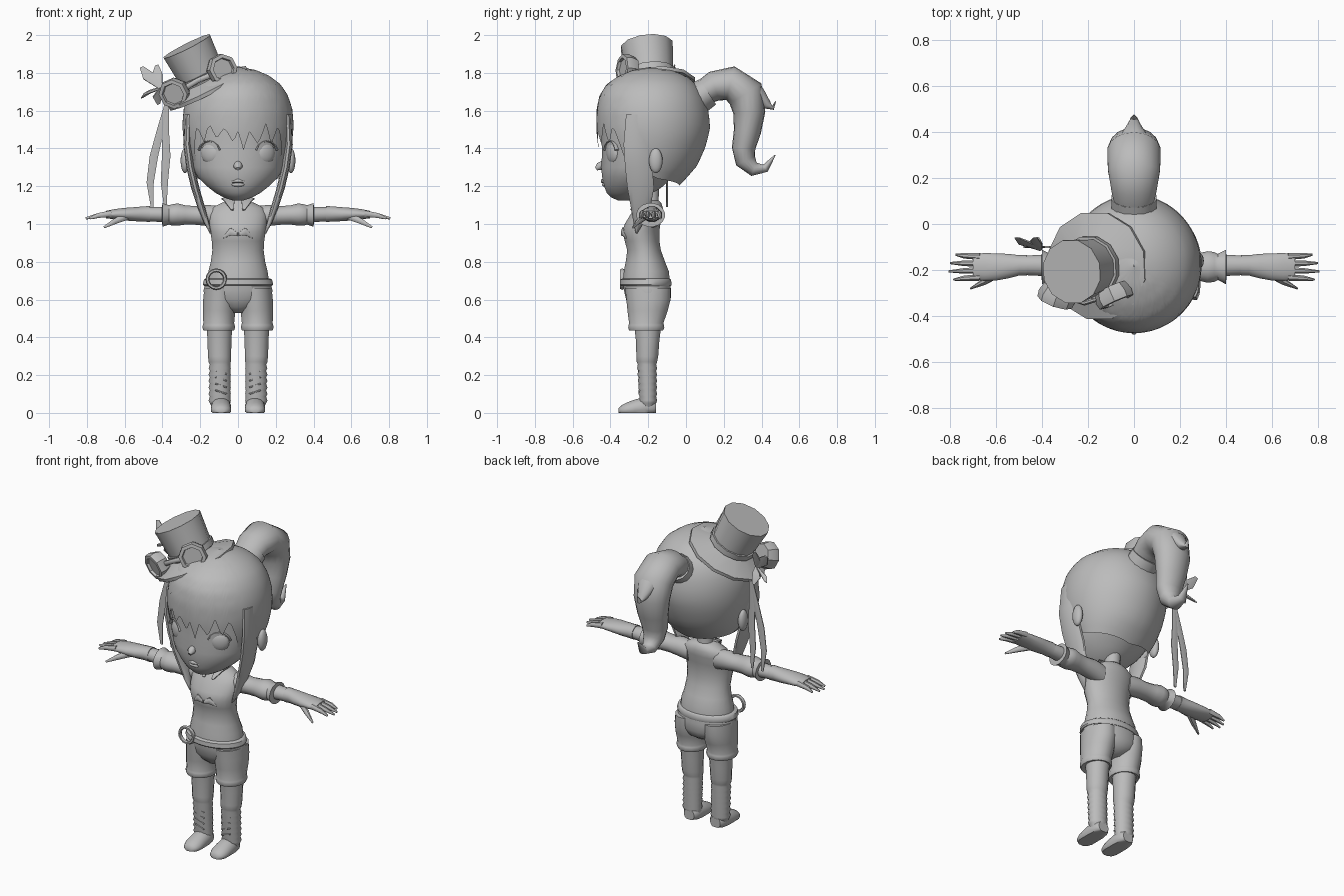
import bpy, bmesh, math
from mathutils import Vector, Matrix

grey = bpy.data.materials.new("plain_grey")
grey.diffuse_color = (0.5, 0.5, 0.5, 1)
X, Y, Z = Vector((1, 0, 0)), Vector((0, 1, 0)), Vector((0, 0, 1))
I = Matrix.Identity(4)


def finish(name, bm, angle=45):
    bmesh.ops.recalc_face_normals(bm, faces=bm.faces)
    me = bpy.data.meshes.new(name)
    bm.to_mesh(me)
    bm.free()
    me.materials.append(grey)
    ob = bpy.data.objects.new(name, me)
    bpy.context.collection.objects.link(ob)
    bpy.ops.object.select_all(action='DESELECT')
    ob.select_set(True)
    bpy.context.view_layer.objects.active = ob
    bpy.ops.object.shade_smooth_by_angle(angle=math.radians(angle))
    return ob


def tube(name, secs, U, V=None, n=16, M=I, cap=True, floor=False, angle=45):
    """Loft of ellipses (x, y, z, a, b): a along U, b along V or across the path."""
    bm, rings = bmesh.new(), []
    pts = [Vector(s[:3]) for s in secs]
    for i, s in enumerate(secs):
        v = V
        if v is None:
            t = pts[min(i + 1, len(pts) - 1)] - pts[max(i - 1, 0)]
            v = t.cross(U).normalized()
        ring = []
        for k in range(n):
            w = 2 * math.pi * (k + 0.5) / n
            p = pts[i] + U * s[3] * math.cos(w) + v * s[4] * math.sin(w)
            if floor:
                p.z = max(p.z, 0)
            ring.append(bm.verts.new(M @ p))
        rings.append(ring)
    for r, q in zip(rings, rings[1:]):
        for k in range(n):
            bm.faces.new((r[k], r[(k + 1) % n], q[(k + 1) % n], q[k]))
    if cap:
        bm.faces.new(rings[0])
        bm.faces.new(rings[-1])
    return finish(name, bm, angle)


def ball(name, c, r, M=I):
    bm = bmesh.new()
    T = M @ Matrix.Translation(c) @ Matrix.Diagonal((*r, 1))
    bmesh.ops.create_uvsphere(bm, u_segments=16, v_segments=10, radius=1, matrix=T)
    return finish(name, bm, 60)


def interp(table, x):
    for p, q in zip(table, table[1:]):
        if x <= q[0]:
            t = (x - p[0]) / (q[0] - p[0])
            return [a + (b - a) * t for a, b in zip(p, q)][1:]
    return list(table[-1][1:])


def torso_like(name, rows, x=0, **kw):
    """Rows of (z, half width, front y, back y), optionally (…, x centre)."""
    secs = [((r[4] if len(r) > 4 else 1) * x, (r[2] + r[3]) / 2, r[0], r[1], (r[3] - r[2]) / 2)
            for r in rows]
    return tube(name, secs, X, Y, **kw)


# Head: face under an open hair shell
torso_like("face", [(1.125, .03, -.36, -.27), (1.14, .075, -.395, -.22), (1.165, .12, -.42, -.17),
                    (1.20, .165, -.435, -.12), (1.25, .215, -.445, -.07), (1.30, .242, -.45, -.02),
                    (1.38, .258, -.445, .03), (1.46, .268, -.45, .06), (1.6, .265, -.45, .06)], n=32)
tube("nose", [(0, -.42, 1.335, .012, .01), (0, -.457, 1.305, .024, .022),
              (0, -.476, 1.292, .01, .01)], X, n=10)
tube("upper_lip", [(-.045, -.425, 1.222, .008, .006), (0, -.44, 1.228, .012, .012),
                   (.045, -.425, 1.222, .008, .006)], Y, n=8)
ball("lower_lip", (0, -.432, 1.208), (.034, .013, .011))
HAIR = [(1.18, .17, -.40, -.06), (1.24, .215, -.44, .0), (1.31, .25, -.455, .06),
        (1.40, .28, -.465, .10), (1.5, .295, -.475, .128), (1.6, .29, -.475, .12),
        (1.68, .265, -.458, .095), (1.74, .225, -.42, .055), (1.785, .165, -.355, .0),
        (1.815, .095, -.28, -.08), (1.832, .002, -.186, -.178)]
HEM = [(-180, 1.2), (-100, 1.24), (-62, 1.30), (-54, 1.42), (-47, 1.52), (-39, 1.43), (-31, 1.53),
       (-23, 1.45), (-14, 1.51), (-5, 1.43), (0, 1.49), (6, 1.39), (12, 1.49), (22, 1.42),
       (30, 1.53), (38, 1.42), (46, 1.52), (54, 1.42), (62, 1.30), (100, 1.24), (180, 1.2)]
bm, cols = bmesh.new(), []
level = [(r[0], i) for i, r in enumerate(HAIR)]
rows = [(i, *r) for i, r in enumerate(HAIR)]
for k in range(120):
    deg = -180 + 3 * k
    s0 = interp(level, interp(HEM, deg)[0])[0]
    a, col = math.radians(deg), []
    for j in range(19):
        z, w, f, b = interp(rows, s0 + (len(HAIR) - 1 - s0) * j / 18)
        c = math.cos(a)
        y = -.182 + (c * (f + .182) if c > 0 else -c * (b + .182))
        col.append(bm.verts.new((w * math.sin(a), y, z)))
    cols.append(col)
for k in range(120):
    p, q = cols[k], cols[(k + 1) % 120]
    for j in range(18):
        bm.faces.new((p[j], q[j], q[j + 1], p[j + 1]))
finish("hair_shell", bm, 60)

# Ponytail with tie and a loose flick
tube("ponytail_tie", [(0, .07, 1.67, .10, .085), (0, .115, 1.70, .10, .08)], X, n=14)
tube("ponytail", [(0, .08, 1.69, .085, .065), (0, .15, 1.73, .10, .08), (0, .235, 1.745, .115, .092),
                  (0, .315, 1.69, .118, .10), (0, .335, 1.59, .11, .085), (0, .325, 1.49, .095, .072),
                  (0, .305, 1.40, .08, .062), (0, .315, 1.335, .062, .055), (0, .36, 1.29, .045, .038),
                  (0, .42, 1.295, .028, .022), (0, .472, 1.365, .003, .003)], X, n=18, angle=60)
tube("ponytail_flick", [(0, .31, 1.74, .08, .05), (0, .38, 1.685, .06, .045), (0, .43, 1.63, .03, .025),
                        (0, .46, 1.615, .016, .012), (0, .475, 1.65, .002, .002)], X, n=12)

# Torso, neck, belt and pelvis
torso_like("neck", [(1.06, .06, -.24, -.13), (1.12, .045, -.235, -.145), (1.2, .045, -.24, -.14)])
torso_like("shirt", [(.70, .165, -.335, -.085), (.75, .158, -.33, -.09), (.80, .145, -.32, -.11),
                     (.86, .137, -.312, -.132), (.91, .14, -.325, -.14), (.96, .148, -.338, -.14),
                     (1.0, .152, -.325, -.135), (1.05, .155, -.295, -.125), (1.085, .14, -.272, -.122),
                     (1.11, .09, -.25, -.13), (1.125, .055, -.24, -.145)], n=24)
torso_like("belt", [(.672, .182, -.345, -.078), (.68, .188, -.352, -.075), (.705, .182, -.35, -.078),
                    (.712, .17, -.335, -.085)], n=24)
torso_like("shorts_top", [(.53, .04, -.26, -.14), (.56, .12, -.295, -.095), (.60, .178, -.318, -.08),
                          (.65, .184, -.33, -.078), (.70, .17, -.335, -.085)], n=24)
bm = bmesh.new()
N = 16
loop = [[bm.verts.new((-.115 + (.047 + .01 * math.cos(v)) * math.cos(u), -.338 + .012 * math.sin(v),
                       .708 + (.047 + .01 * math.cos(v)) * math.sin(u)))
         for v in [math.tau * j / 6 for j in range(6)]] for u in [math.tau * i / N for i in range(N)]]
for i in range(N):
    for j in range(6):
        p, q, m = loop[i], loop[(i + 1) % N], (j + 1) % 6
        bm.faces.new((p[j], q[j], q[m], p[m]))
finish("belt_ring", bm, 60)

for s, side in ((-1, "right"), (1, "left")):
    # Face details
    E = Matrix.Translation((s * .145, -.386, 1.375)) @ Matrix.Rotation(s * math.radians(28), 4, 'Z')
    ball(side + "_eye", (0, 0, 0), (.056, .026, .058), E)
    tube(side + "_lashes", [(.066 * math.cos(a), -.012, .064 * math.sin(a), .014, .005)
                            for a in [math.radians(d) for d in range(15, 170, 25)]], Y, n=6, M=E)
    ball(side + "_ear", (s * .28, -.16, 1.335), (.024, .036, .066))
    # Long side lock
    tube(side + "_hair_lock", [(s * x, y, z, a, b) for x, y, z, a, b in (
        (.262, -.26, 1.58, .06, .02), (.268, -.262, 1.42, .072, .022), (.252, -.25, 1.30, .076, .022),
        (.226, -.24, 1.19, .074, .022), (.195, -.24, 1.09, .055, .02), (.168, -.25, 1.01, .03, .014),
        (.145, -.262, .95, .004, .004))], Y, X, n=10, angle=60)
    # Collar point and chest ruffle
    tube(side + "_collar", [(s * .062, -.2, 1.135, .03, .006), (s * .045, -.25, 1.12, .03, .006),
                            (s * .03, -.293, 1.075, .008, .005)], X, n=6)
    tube(side + "_chest_bow", [(s * .004, -.338, .945, .01, .008), (s * .04, -.335, .96, .022, .008),
                               (s * .075, -.318, .93, .006, .006)], Z, n=8)
    # Sleeve, cuff and forearm
    tube(side + "_sleeve", [(s * x, -.187, z, a, b) for x, z, a, b in (
        (.09, 1.035, .05, .06), (.16, 1.045, .058, .057), (.22, 1.045, .055, .05), (.28, 1.048, .06, .052),
        (.32, 1.05, .07, .06), (.35, 1.048, .066, .057), (.365, 1.048, .058, .052),
        (.40, 1.048, .076, .064), (.402, 1.048, .05, .042))], Y, Z)
    tube(side + "_forearm", [(s * .38, -.18, 1.05, .048, .042), (s * .48, -.18, 1.052, .043, .038),
                             (s * .50, -.18, 1.052, .04, .036)], Y, Z)
    # Glove palm, fingers and thumb
    tube(side + "_glove", [(s * x, y, z, a, b) for x, y, z, a, b in (
        (.465, -.18, 1.053, .046, .043), (.50, -.18, 1.053, .045, .041), (.545, -.183, 1.052, .054, .038),
        (.60, -.187, 1.052, .06, .034), (.65, -.187, 1.052, .062, .028), (.70, -.187, 1.05, .056, .02))], Y, Z)
    for i in range(4):
        y, tip = -.142 - .03 * i, (.775, .80, .806, .785)[i]
        tube(side + "_finger", [(s * .67, y, 1.055, .016, .018), (s * .74, y + .004 - .003 * i, 1.045, .013, .014),
                                (s * tip, y + .008 - .006 * i, 1.03, .005, .006)], Y, n=8)
    tube(side + "_thumb", [(s * .58, -.21, 1.045, .02, .022), (s * .65, -.25, 1.015, .016, .016),
                           (s * .71, -.28, .982, .005, .006)], Y, n=8)
    # Shorts leg with rolled cuff
    torso_like(side + "_shorts_leg", [(.66, .085, -.325, -.08, .095), (.60, .09, -.318, -.08, .096),
                                      (.54, .088, -.312, -.095, .1), (.475, .083, -.303, -.118, .102),
                                      (.465, .086, -.306, -.115, .102), (.45, .088, -.308, -.113, .102),
                                      (.435, .082, -.302, -.12, .102), (.44, .06, -.28, -.14, .1)], x=s)
    # Boot shaft with wrinkles, then the shoe
    rows_b = [(.46, .068, -.275, -.13, .098), (.38, .065, -.266, -.14, .098), (.30, .062, -.264, -.146, .098)]
    for i in range(7):
        z = .27 - .034 * i
        rows_b += [(z, .060, -.262 + .002 * i, -.152, .097), (z - .014, .055, -.256 + .002 * i, -.157, .095)]
    torso_like(side + "_boot_shaft", rows_b + [(.03, .05, -.25, -.16, .09)], x=s)
    tube(side + "_shoe", [(s * .09, y, z, a, b) for y, z, a, b in (
        (-.158, .03, .035, .035), (-.175, .03, .047, .05), (-.22, .03, .054, .055), (-.27, .022, .055, .05),
        (-.315, .015, .054, .04), (-.343, .012, .042, .028), (-.357, .01, .022, .014))], X, Z, floor=True)
    for i in range(4):
        tube(side + "_boot_lace", [(s * .06, -.248, .10 + .035 * i, .004, .004),
                                   (s * .12, -.248, .12 + .035 * i, .004, .004)], Y, n=6)

# Tilted hat
H = (Matrix.Translation((-.155, -.18, 1.71)) @ Matrix.Rotation(math.radians(-26.7), 4, 'Y')
     @ Matrix.Rotation(math.radians(6), 4, 'X'))
tube("hat_crown", [(0, 0, .0, .122, .122), (0, 0, .10, .128, .128), (0, 0, .26, .142, .142)], X, Y, n=12, M=H)
tube("hat_brim", [(0, 0, .035, .12, .12), (0, 0, -.002, .238, .238), (0, 0, .018, .24, .24),
                  (0, 0, .06, .12, .12)], X, Y, n=12, M=H, cap=False, angle=30)
tube("goggle_strap", [(0, 0, z, r, r) for z, r in ((.065, .12), (.065, .137), (.1, .139), (.1, .12))],
     X, Y, n=12, M=H, cap=False)
for s in (-1, 1):
    G = (H @ Matrix.Translation((-.03 + s * .138, -.125, .08)) @ Matrix.Rotation(s * math.radians(24), 4, 'Z'))
    tube("goggle_lens", [(0, y, 0, r, r) for y, r in (
        (.04, .07), (.0, .084), (-.03, .08), (-.032, .06), (-.018, .056))], X, Z, n=8, M=G, angle=30)
tube("goggle_bridge", [(-.10, -.135, .08, .012, .016), (-.03, -.155, .088, .012, .014),
                       (.04, -.135, .08, .012, .016)], Y, n=8, M=H)

# Bow on the hat side and two ribbon tails
for x, z, w in ((-.51, 1.83, .03), (-.43, 1.84, .028), (-.505, 1.67, .028), (-.42, 1.635, .025)):
    tube("bow_petal", [(-.41, -.11, 1.72, .012, .008), ((x - .43) / 2, -.085, (z + 1.73) / 2, w * 1.3, .01),
                       (x, -.06, z, w * .4, .004)], (X + Z * .4).normalized(), n=6)
for path in (((-.38, 1.63), (-.41, 1.5), (-.445, 1.36), (-.465, 1.22), (-.455, 1.09)),
             ((-.375, 1.63), (-.385, 1.5), (-.38, 1.36), (-.39, 1.22), (-.385, 1.09))):
    tube("ribbon_tail", [(x, -.1, z, w, .005) for (x, z), w in zip(path, (.012, .022, .026, .022, .008))],
         X, Y, n=6)
